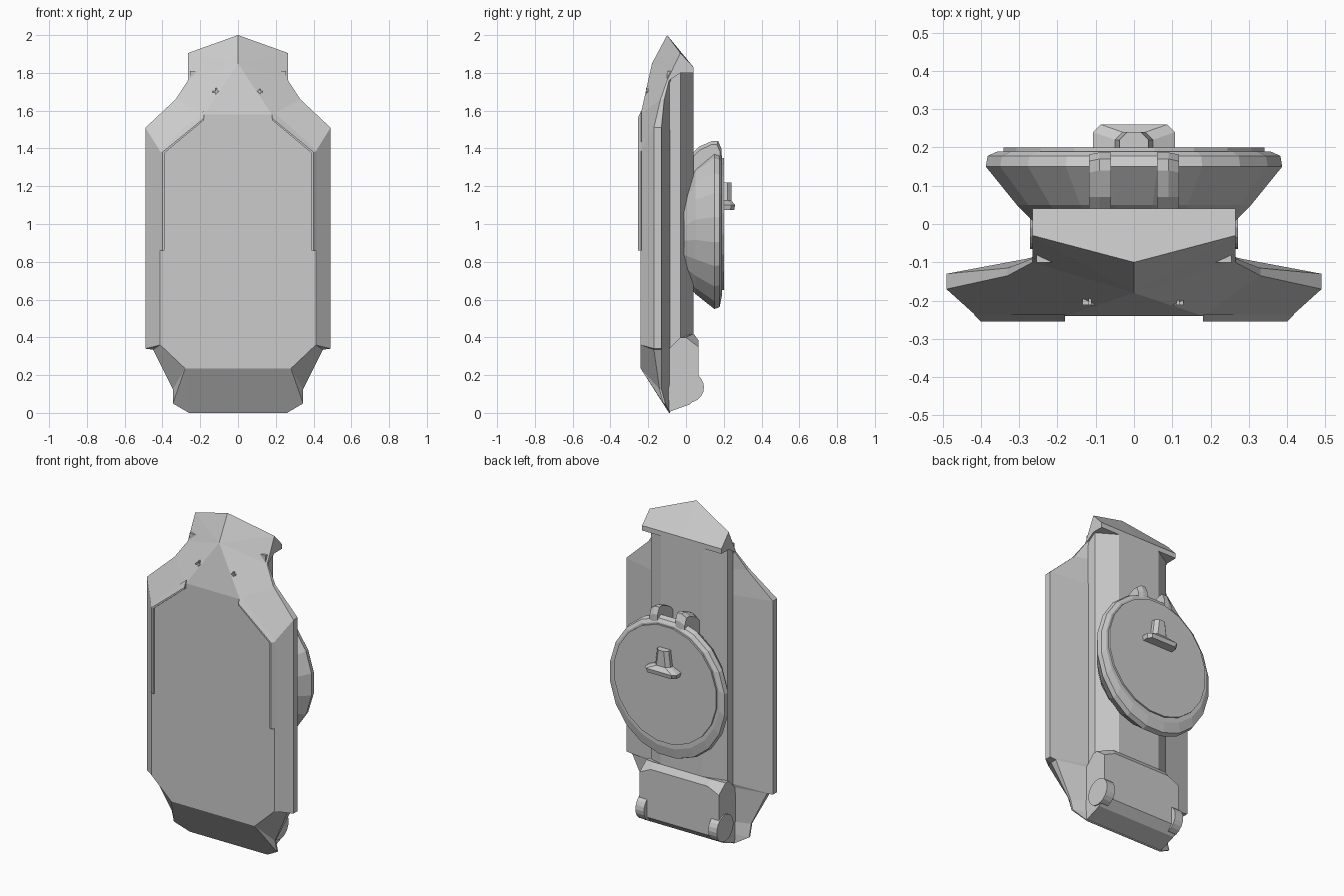
import bpy, bmesh
from math import cos, sin, pi

if "Cube" in bpy.data.objects:
    bpy.data.objects.remove(bpy.data.objects["Cube"])


def loft(name, rings, caps=(True, True)):
    """Skin closed rings that have equal point counts; coincident points are welded."""
    bm = bmesh.new()
    vs = [[bm.verts.new(p) for p in r] for r in rings]
    n = len(rings[0])
    for a, b in zip(vs, vs[1:]):
        for i in range(n):
            j = (i + 1) % n
            bm.faces.new((a[i], a[j], b[j], b[i]))
    if caps[0]:
        bm.faces.new(vs[0][::-1])
    if caps[1]:
        bm.faces.new(vs[-1])
    bmesh.ops.remove_doubles(bm, verts=bm.verts, dist=0.0005)
    bmesh.ops.recalc_face_normals(bm, faces=bm.faces)
    me = bpy.data.meshes.new(name)
    bm.to_mesh(me)
    bm.free()
    ob = bpy.data.objects.new(name, me)
    bpy.context.collection.objects.link(ob)
    return ob


def full(half):
    """Complete a half outline that starts and ends on the centre line."""
    return half + [(-x, y, z) for x, y, z in half[-2:0:-1]]


def across(profile, x):
    return [(x, y, z) for y, z in profile]


def oval(y, rx, rz, zc, n=20):
    return [(rx * cos(2 * pi * (i + .5) / n), y, zc + rz * sin(2 * pi * (i + .5) / n))
            for i in range(n)]


def mirror_x(ob):
    ob.modifiers.new("Mirror", 'MIRROR').use_axis[0] = True


# Faceted front shield: flat panel, bevel, thin edge, hollow back slope
A, B, C = (0, -.18, 1.85), (.18, -.24, 1.58), (.412, -.24, 1.385)
D, E, F = (.412, -.24, .36), (.28, -.24, .235), (0, -.24, .235)
M = (0, -.24, 1.58)
outline = [(0, 2.0), (.265, 1.905), (.265, 1.76), (.33, 1.66), (.49, 1.51), (.49, .34),
           (.45, .335), (.345, .125), (.345, .05), (.26, 0), (0, 0)]
front_y = [-.10, -.03, -.10, -.135, -.17, -.17, -.17, -.14, -.12, -.09, -.09]
back_y = [-.10, -.03, -.09, -.115, -.13, -.13, -.13, -.13, -.11, -.085, -.085]
inner = [(0, -.03, 1.9), (.25, -.03, 1.9)] + \
        [(.25, -.085, z) for z in (1.74, 1.66, 1.5, .36, .34, .13, .06, .01)] + [(0, -.085, .01)]
loft("front_shield", [
    full([M, M, M, B, C, D, D, E, E, E, F]),
    full([A, A, A, B, C, D, D, E, E, E, F]),
    full([(x, y, z) for (x, z), y in zip(outline, front_y)]),
    full([(x, y, z) for (x, z), y in zip(outline, back_y)]),
    full(inner)], caps=(True, False))

# Raised lip around the upper part of the panel
lip = []
for inn, out, base in (((.18, 1.55), (.18, 1.56), (.18, 1.60)),
                       ((.39, 1.375), (.40, 1.38), (.418, 1.387)),
                       ((.39, .86), (.40, .86), (.418, .86))):
    lip.append([(inn[0], -.235, inn[1]), (inn[0], -.255, inn[1]),
                (out[0], -.255, out[1]), (base[0], -.237, base[1])])
mirror_x(loft("panel_lip", lip))

# Small cross studs above the panel
for side in (-1, 1):
    r = .02 if side < 0 else .014
    for k, (w, h) in enumerate(((r, .004), (.004, r))):
        cx = side * .115
        sec = [(cx - w, 1.7 - h), (cx + w, 1.7 - h), (cx + w, 1.7 + h), (cx - w, 1.7 + h)]
        loft("cross_stud", [[(x, y, z) for x, z in sec] for y in (-.212, -.195)])

# Peaked cap overhanging the back
side = [(-.09, 1.76), (-.03, 1.905), (.04, 1.83), (.04, 1.80), (-.03, 1.80)]
mid = [(-.15, 1.76), (-.10, 2.0), (.04, 1.83), (.04, 1.80), (-.03, 1.80)]
loft("top_cap", [across(side, -.265), across(mid, 0), across(side, .265)])

# Chamfered spine behind the shield
sec = [(-.255, -.10), (.255, -.10), (.255, -.03), (.14, .04), (-.14, .04), (-.255, -.03)]
loft("spine", [[(x, y, z) for x, y in sec] for z in (.3, 1.81)])

# Foot block with cut upper corners
low = [(.065, .09), (.02, .045), (-.09, .005), (-.125, .12)]
edge = [(-.09, .34), (-.03, .40), (.0, .40), (.065, .35)] + low
core = [(-.09, .34), (-.03, .40), (.04, .42), (.065, .385)] + low
loft("foot_block", [across(edge, -.265), across(core, -.19),
                    across(core, .19), across(edge, .265)])

# Round hinge knuckles at both ends of the foot
disc = [(.015 + .08 * cos(2 * pi * i / 20), .135 + .08 * sin(2 * pi * i / 20))
        for i in range(20)]
mirror_x(loft("hinge_knuckle", [across(disc, .215), across(disc, .272)]))

# Tapered oval pod on the back and its face plate
loft("back_pod", [oval(-.01, .25, .25, .95), oval(.05, .31, .345, .97),
                  oval(.15, .392, .425, .97), oval(.178, .387, .415, .97),
                  oval(.19, .36, .375, .99)])
loft("pod_face", [oval(.17, .345, .355, 1.0), oval(.2, .345, .355, 1.0)])

# Pair of rounded lugs on top of the pod
lug = [(.04, 1.2), (.04, 1.38), (.07, 1.41), (.14, 1.44), (.17, 1.44), (.187, 1.40), (.187, 1.2)]
narrow = [(y - .006 if y > .1 else y, z - .02) for y, z in lug]
mirror_x(loft("pod_lug", [across(lug, .06), across(lug, .09), across(narrow, .118)]))

# Latch: flared base below a short stem
latch = []
for z, h, y in ((1.075, .1, .255), (1.10, .107, .26), (1.125, .05, .24), (1.22, .038, .24)):
    c = .02
    latch.append([(-h, .195, z), (-h, y - c, z), (-h + c, y, z),
                  (h - c, y, z), (h, y - c, z), (h, .195, z)])
loft("latch", latch)
